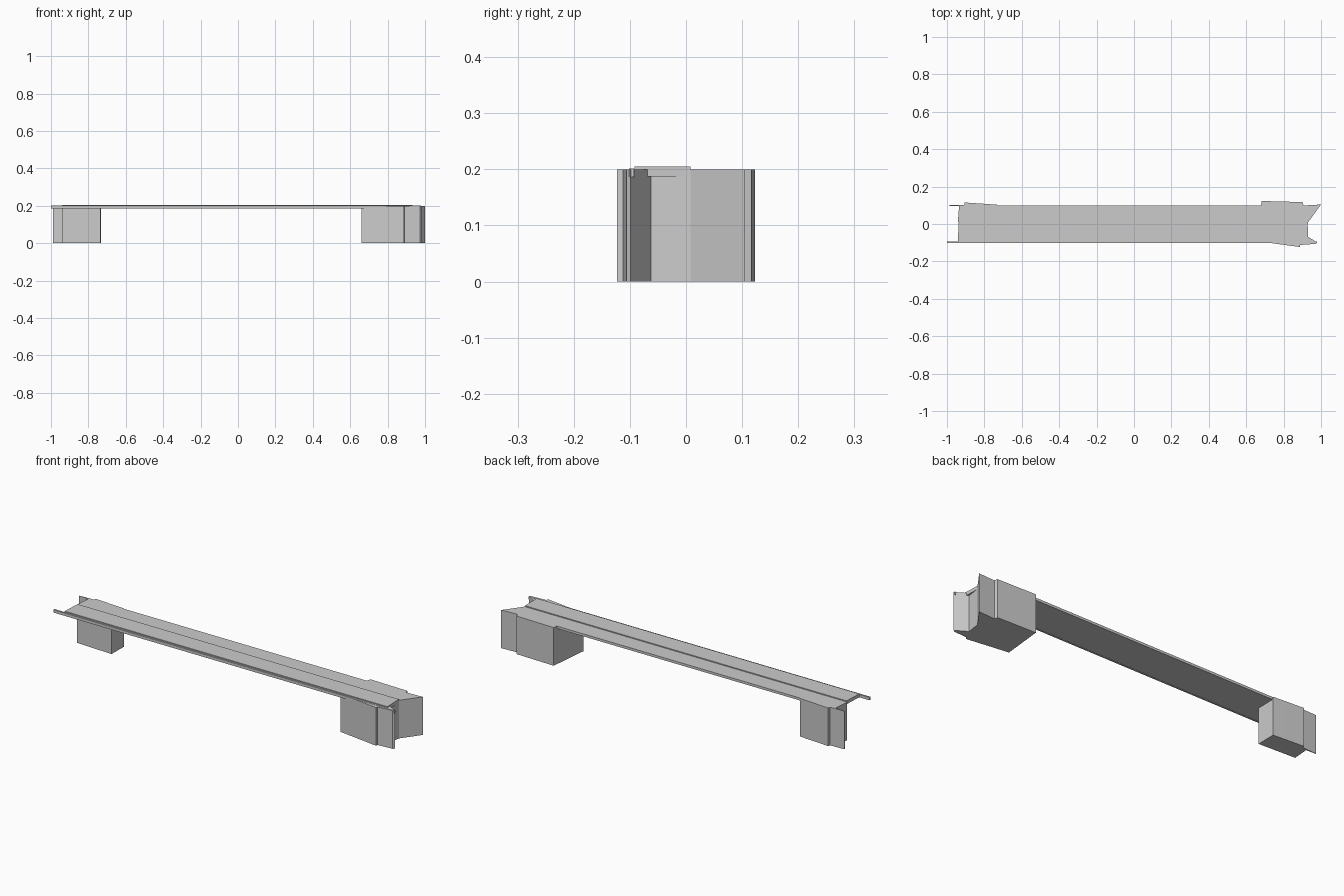
import bpy, bmesh


def prism(name, outline, z0, z1):
    """Extrude a plan outline (x, y) from z0 up to z1."""
    bm = bmesh.new()
    base = bm.faces.new([bm.verts.new((x, y, z0)) for x, y in outline])
    top = bmesh.ops.extrude_face_region(bm, geom=[base])["geom"]
    for v in top:
        if isinstance(v, bmesh.types.BMVert):
            v.co.z = z1
    bmesh.ops.recalc_face_normals(bm, faces=bm.faces)
    mesh = bpy.data.meshes.new(name)
    bm.to_mesh(mesh)
    bm.free()
    obj = bpy.data.objects.new(name, mesh)
    bpy.context.collection.objects.link(obj)
    return obj


# Right abutment: flared block with splayed wing walls and a notched end
prism("right_abutment", [
    (0.66, -0.092), (0.887, -0.123), (0.889, -0.112), (0.972, -0.106),
    (0.98, -0.099), (0.92, -0.062), (0.93, 0.008), (1.0, 0.104),
    (0.906, 0.099), (0.902, 0.117), (0.682, 0.123)], 0, 0.2)

# Left abutment: half-width block with one thin wing wall
prism("left_abutment", [
    (-0.735, 0.0), (-0.733, 0.103), (-0.8, 0.108), (-0.905, 0.115),
    (-0.908, 0.103), (-0.99, 0.1), (-0.99, 0.097), (-0.935, 0.095),
    (-0.942, 0.01)], 0, 0.2)

# Deck slab between the abutments
prism("deck_slab", [
    (-0.94, -0.094), (0.92, -0.094), (0.92, 0.1), (-0.932, 0.1)],
    0.187, 0.2)

# Raised carriageway on the front half of the deck
prism("raised_lane", [
    (-0.942, -0.092), (0.932, -0.092), (0.928, 0.008), (-0.937, 0.008)],
    0.187, 0.205)

# Long edge beam running past the deck on the front
prism("edge_beam", [
    (-1.0, -0.102), (0.978, -0.102), (0.978, -0.093), (-1.0, -0.093)],
    0.186, 0.201)
